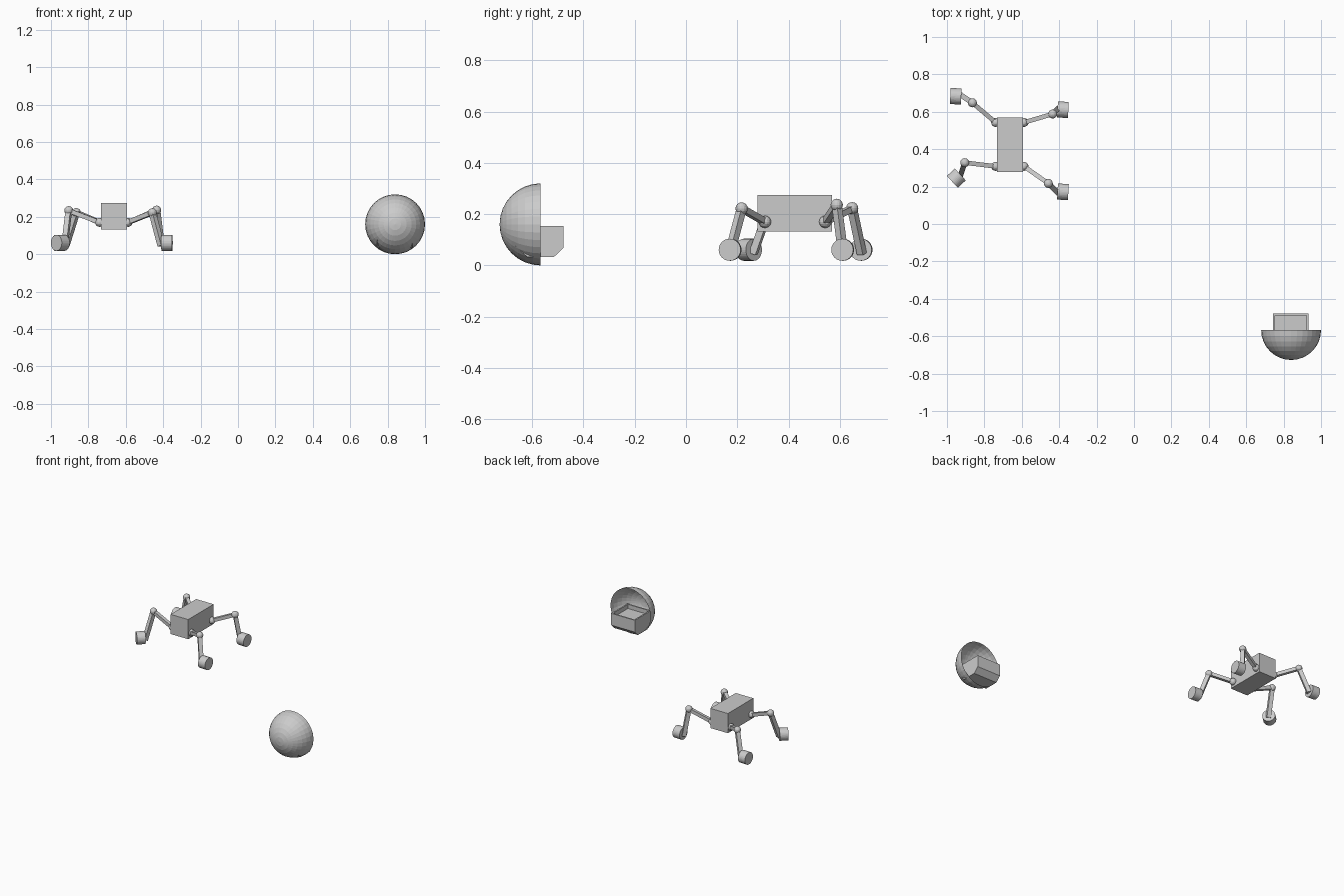
import bpy, bmesh, math
from mathutils import Vector, Matrix

if "Cube" in bpy.data.objects:
    bpy.data.objects.remove(bpy.data.objects["Cube"])


def finish(bm, name):
    bmesh.ops.recalc_face_normals(bm, faces=bm.faces)
    me = bpy.data.meshes.new(name)
    bm.to_mesh(me)
    bm.free()
    ob = bpy.data.objects.new(name, me)
    bpy.context.collection.objects.link(ob)
    return ob


def box(name, centre, size):
    bm = bmesh.new()
    bmesh.ops.create_cube(bm, size=1, matrix=Matrix.Translation(centre) @ Matrix.Diagonal((*size, 1)))
    return finish(bm, name)


def ball(name, centre, r):
    bm = bmesh.new()
    bmesh.ops.create_uvsphere(bm, u_segments=16, v_segments=8, radius=r, matrix=Matrix.Translation(centre))
    return finish(bm, name)


def bar(name, a, b, w, d):
    a, b = Vector(a), Vector(b)
    rot = (b - a).to_track_quat('Z', 'Y').to_matrix().to_4x4()
    bm = bmesh.new()
    bmesh.ops.create_cube(bm, size=1, matrix=Matrix.Translation((a + b) / 2) @ rot
                          @ Matrix.Diagonal((w, d, (b - a).length, 1)))
    return finish(bm, name)


def wheel(name, centre, yaw):
    rot = Matrix.Rotation(math.radians(yaw), 4, 'Z') @ Matrix.Rotation(math.pi / 2, 4, 'Y')
    bm = bmesh.new()
    bmesh.ops.create_cone(bm, cap_ends=True, segments=32, radius1=0.043, radius2=0.043,
                          depth=0.058, matrix=Matrix.Translation(centre) @ rot)
    return finish(bm, name)


# walker body
box("body", (-0.663, 0.424, 0.204), (0.14, 0.29, 0.142))

# legs: hip, knee, foot, wheel centre, wheel yaw
legs = {
    "front_left": ((-0.74, 0.308, 0.17), (-0.905, 0.328, 0.233), (-0.927, 0.262, 0.045), (-0.95, 0.245, 0.061), 43),
    "front_right": ((-0.588, 0.308, 0.17), (-0.458, 0.217, 0.222), (-0.411, 0.17, 0.045), (-0.38, 0.172, 0.061), -3),
    "back_left": ((-0.74, 0.543, 0.17), (-0.864, 0.648, 0.223), (-0.92, 0.686, 0.045), (-0.953, 0.683, 0.061), -3),
    "back_right": ((-0.588, 0.543, 0.17), (-0.435, 0.588, 0.236), (-0.411, 0.613, 0.045), (-0.38, 0.611, 0.061), -3),
}
for side, (hip, knee, foot, hub, yaw) in legs.items():
    ball(side + "_hip", hip, 0.024)
    ball(side + "_knee", knee, 0.024)
    bar(side + "_upper_leg", hip, knee, 0.024, 0.024)
    bar(side + "_lower_leg", knee, foot, 0.028, 0.028)
    wheel(side + "_wheel", hub, yaw)

# half-sphere shell, dome facing front, open at the back
bm = bmesh.new()
bmesh.ops.create_uvsphere(bm, u_segments=32, v_segments=16, radius=0.16)
bmesh.ops.delete(bm, geom=[v for v in bm.verts if v.co.z < -0.001], context='VERTS')
bmesh.ops.transform(bm, verts=bm.verts, matrix=Matrix.Translation((0.84, -0.567, 0.16))
                    @ Matrix.Rotation(math.pi / 2, 4, 'X'))
finish(bm, "dome_shell")

# tray: chamfered side profile pulled across, with a recessed top
profile = [(-0.478, 0.153), (-0.478, 0.068), (-0.515, 0.033), (-0.62, 0.033), (-0.665, 0.075), (-0.665, 0.153)]
bm = bmesh.new()
f = bm.faces.new([bm.verts.new((0.744, y, z)) for y, z in profile])
ext = bmesh.ops.extrude_face_region(bm, geom=[f])
bmesh.ops.translate(bm, vec=(0.189, 0, 0), verts=[v for v in ext["geom"] if isinstance(v, bmesh.types.BMVert)])
bmesh.ops.recalc_face_normals(bm, faces=bm.faces)
top = max(bm.faces, key=lambda q: q.calc_center_median().z)
bmesh.ops.inset_region(bm, faces=[top], thickness=0.014)
low = bmesh.ops.extrude_face_region(bm, geom=[top])
bmesh.ops.delete(bm, geom=[top], context='FACES_ONLY') if top.is_valid else None
bmesh.ops.translate(bm, vec=(0, 0, -0.03), verts=[v for v in low["geom"] if isinstance(v, bmesh.types.BMVert)])
finish(bm, "tray")
